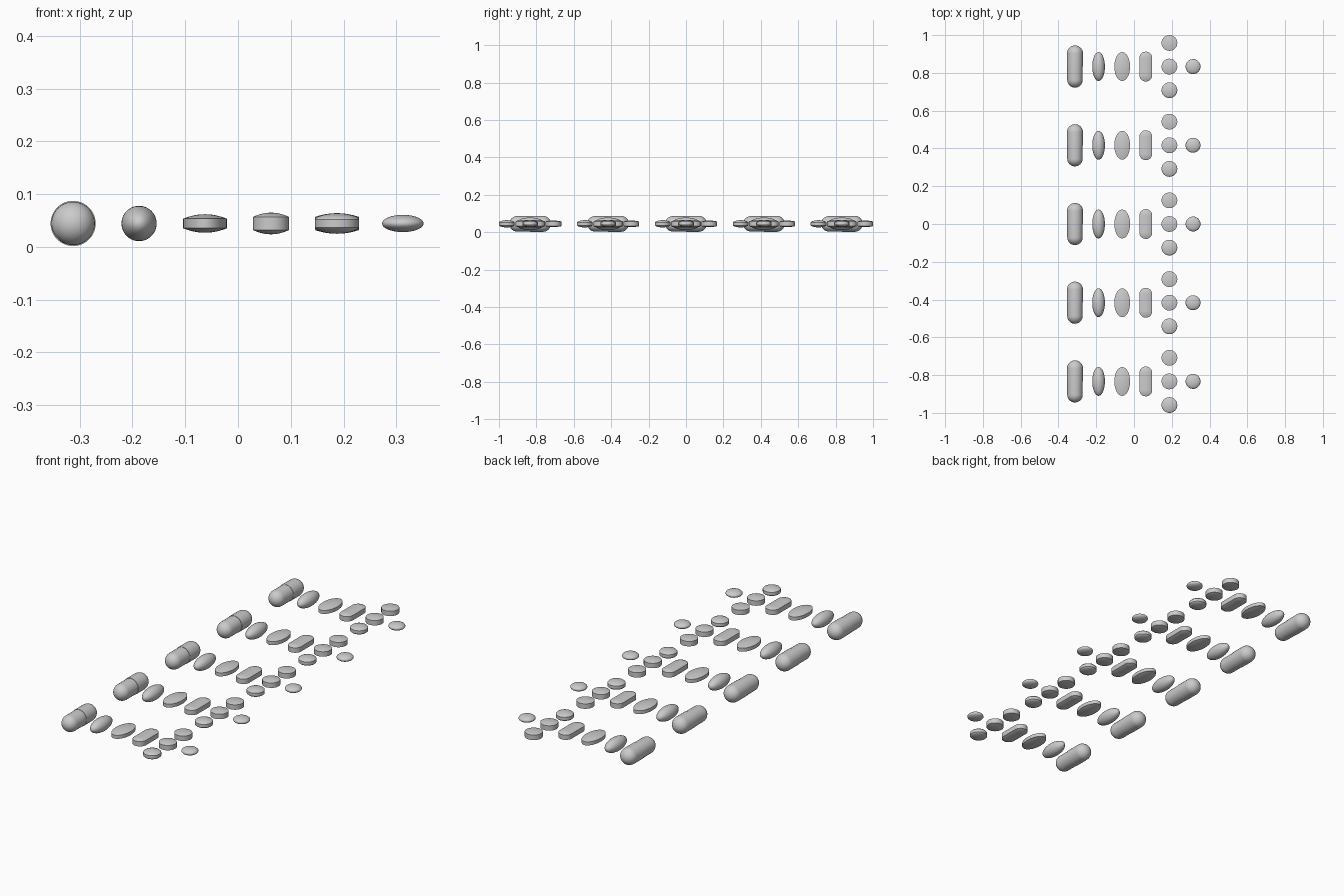
import bpy, bmesh, math
from mathutils import Matrix

if "Cube" in bpy.data.objects:
    bpy.data.objects.remove(bpy.data.objects["Cube"])

SEG = 40
CZ = 0.0445           # shared centre height
STEP = 0.125          # spacing between pills
ROW = 0.4167          # spacing between rows


def lathe(name, profile, sx=1.0, sy=1.0, straight=0.0, along_y=False):
    """Revolve (radius, height) points; scale the plan or stretch it into a stadium."""
    bm = bmesh.new()
    rings = []
    for r, z in profile:
        if r < 1e-6 and straight == 0:
            rings.append([bm.verts.new((0, 0, z))])
            continue
        ring = []
        for i in range(SEG):
            a = 2 * math.pi * (i + 0.5) / SEG
            shift = straight if math.sin(a) > 0 else -straight
            ring.append(bm.verts.new((r * math.cos(a) * sx, r * math.sin(a) * sy + shift, z)))
        rings.append(ring)
    for a, b in zip(rings, rings[1:]):
        for i in range(SEG):
            j = (i + 1) % SEG
            if len(a) == 1:
                bm.faces.new((a[0], b[j], b[i]))
            elif len(b) == 1:
                bm.faces.new((a[i], a[j], b[0]))
            else:
                bm.faces.new((a[i], a[j], b[j], b[i]))
    for ring in (rings[0], rings[-1]):
        if len(ring) > 1:
            bm.faces.new(ring)
    if along_y:
        bm.transform(Matrix.Rotation(-math.pi / 2, 4, 'X'))
    bmesh.ops.recalc_face_normals(bm, faces=bm.faces)
    me = bpy.data.meshes.new(name)
    bm.to_mesh(me)
    bm.free()
    ob = bpy.data.objects.new(name, me)
    bpy.context.collection.objects.link(ob)
    bpy.ops.object.select_all(action='DESELECT')
    ob.select_set(True)
    bpy.context.view_layer.objects.active = ob
    bpy.ops.object.shade_smooth_by_angle(angle=math.radians(25))
    return ob


def ellipse(rad, half, n=20):
    return [(rad * math.sin(math.pi * i / n), -half * math.cos(math.pi * i / n)) for i in range(n + 1)]


def tablet(rad, band, half, rim=None, r_min=0.0, n=8):
    """Domed faces around an upright edge band; rim = (radius, height) of a bevel."""
    edge, base = rim if rim else (rad, band)
    top = [(rad, band)]
    if rim:
        top.append(rim)
    for i in range(1, n + 1):
        t = max(1 - i / n, r_min)
        top.append((edge * t, base + (half - base) * (1 - t * t)))
    return [(r, -z) for r, z in reversed(top)] + top


def hemi(rad, start, direction, n=10):
    return [(rad * math.cos(math.pi / 2 * i / n), start + direction * rad * math.sin(math.pi / 2 * i / n))
            for i in range(n + 1)]


# two-part capsule: narrower body, wider cap with a lip at the middle
body = list(reversed(hemi(0.0412, -0.0703, -1))) + [(0.0412, 0.01), (0.0, 0.01)]
cap = [(0.0, 0.0), (0.0428, 0.0)] + hemi(0.0428, 0.0687, 1)

# name, x column, y offset, shape settings
pills = [
    ("capsule_body", -2.5, 0, dict(profile=body, along_y=True)),
    ("capsule_cap", -2.5, 0, dict(profile=cap, along_y=True)),
    ("softgel", -1.5, 0, dict(profile=ellipse(0.0335, 0.0335), sy=2.28)),
    ("oval_tablet", -0.5, 0, dict(profile=tablet(0.0417, 0.009, 0.0175), sy=1.83)),
    ("caplet", 0.5, 0, dict(profile=tablet(0.034, 0.0125, 0.0205, r_min=0.001), straight=0.045)),
    ("round_tablet", 1.5, 0, dict(profile=tablet(0.0417, 0.0125, 0.0195))),
    ("shallow_tablet", 1.5, 1, dict(profile=tablet(0.0417, 0.0125, 0.0175))),
    ("bevelled_tablet", 1.5, -1, dict(profile=tablet(0.0417, 0.008, 0.0195, rim=(0.037, 0.0125)))),
    ("lentil_tablet", 2.5, 0, dict(profile=ellipse(0.0395, 0.0163))),
]

# five identical rows sharing meshes
for name, col, off, shape in pills:
    first = lathe(name, **shape)
    for k in range(-2, 3):
        ob = first
        if k > -2:
            ob = first.copy()
            bpy.context.collection.objects.link(ob)
        ob.location = (col * STEP, k * ROW + off * STEP, CZ)
